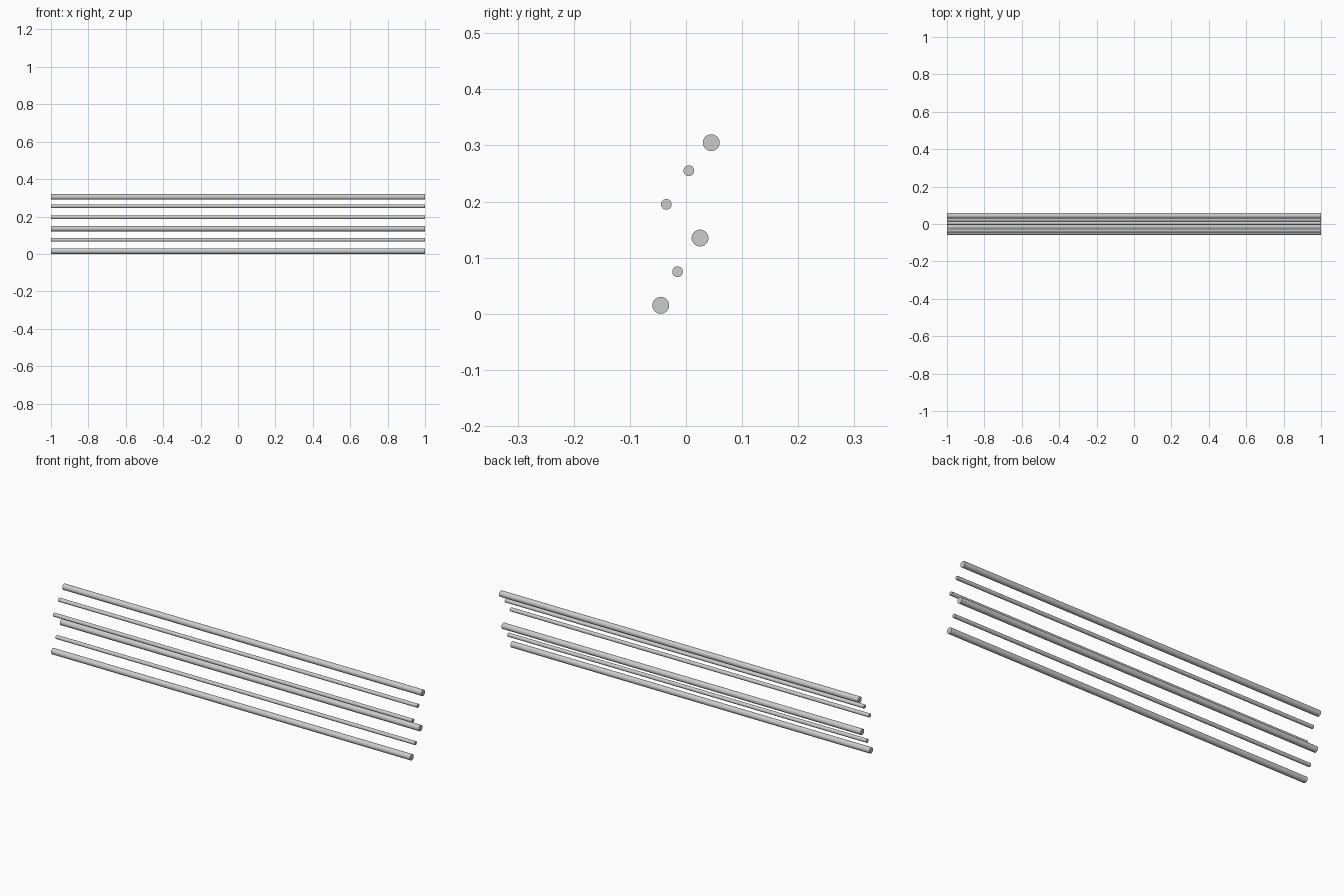
import bpy
import math

if "Cube" in bpy.data.objects:
    bpy.data.objects.remove(bpy.data.objects["Cube"])

LENGTH = 2.0
THICK, THIN = 0.015, 0.0095

# name, y, z, radius of each parallel rod, bottom to top
RODS = [
    ("thick_rod_bottom", -0.045, 0.015, THICK),
    ("thin_rod_lower", -0.015, 0.075, THIN),
    ("thick_rod_middle", 0.025, 0.135, THICK),
    ("thin_rod_middle", -0.035, 0.195, THIN),
    ("thin_rod_upper", 0.005, 0.255, THIN),
    ("thick_rod_top", 0.045, 0.305, THICK),
]


def add_rod(name, y, z, radius):
    """Capped round rod lying along x."""
    bpy.ops.mesh.primitive_cylinder_add(
        vertices=32, radius=radius, depth=LENGTH,
        location=(0, y, z), rotation=(0, math.pi / 2, 0))
    rod = bpy.context.object
    rod.name = name
    bpy.ops.object.shade_smooth_by_angle(angle=math.radians(30))


for rod in RODS:
    add_rod(*rod)
